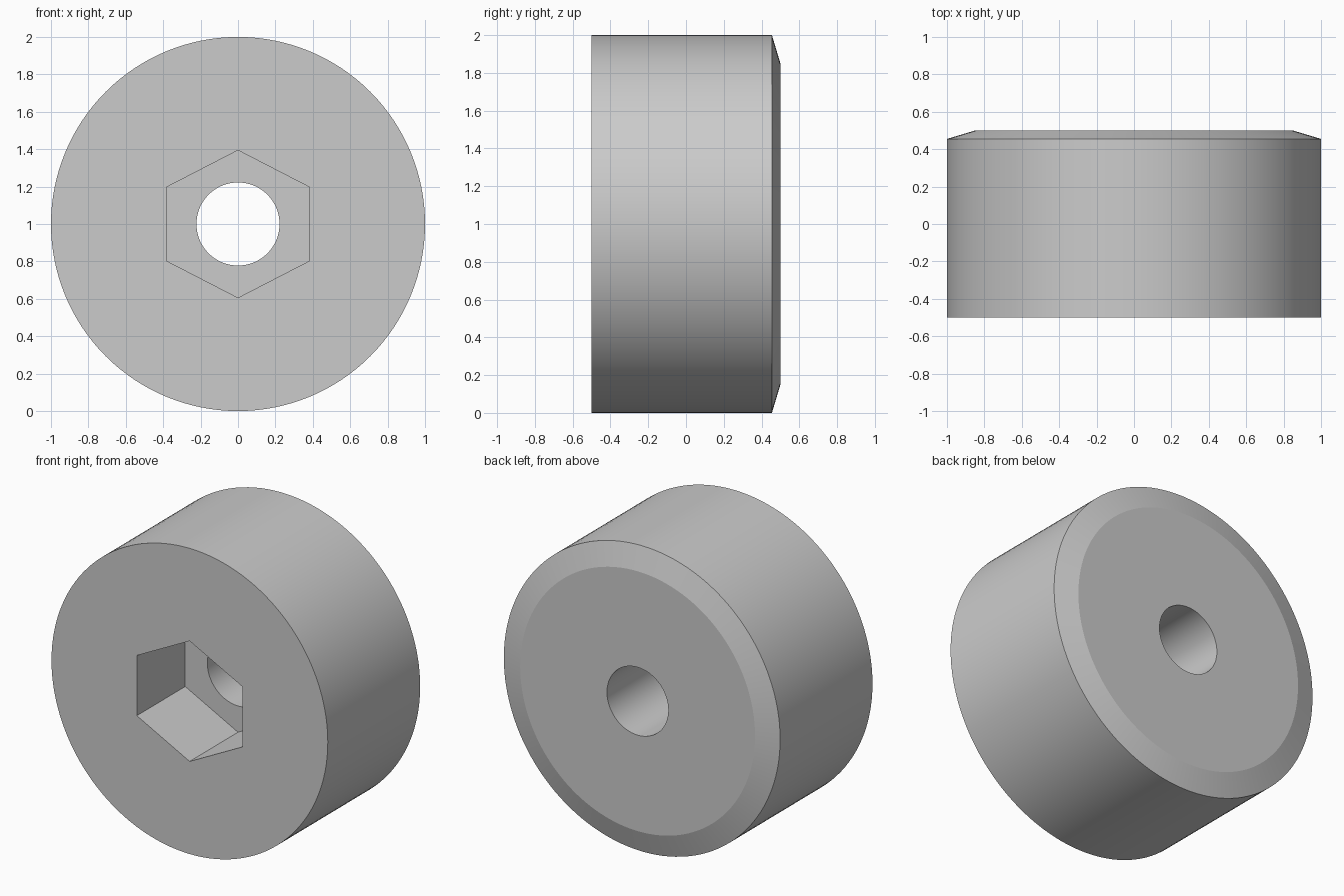
import bpy, bmesh, math
from mathutils import Matrix, Vector

if "Cube" in bpy.data.objects:
    bpy.data.objects.remove(bpy.data.objects["Cube"])

SIDES = 128
CENTRE = Vector((0, 0, 1))


def make_object(name, bm):
    bmesh.ops.recalc_face_normals(bm, faces=bm.faces)
    mesh = bpy.data.meshes.new(name)
    bm.to_mesh(mesh)
    bm.free()
    obj = bpy.data.objects.new(name, mesh)
    obj.location = CENTRE
    bpy.context.collection.objects.link(obj)
    return obj


# Wheel body: closed (radius, y) section lathed around the y axis
section = [(0.222, -0.5), (1.0, -0.5), (1.0, 0.455), (0.85, 0.5), (0.222, 0.5)]
bm = bmesh.new()
rings = []
for i in range(SIDES):
    turn = Matrix.Rotation(math.tau * i / SIDES, 3, 'Y')
    rings.append([bm.verts.new(turn @ Vector((r, y, 0))) for r, y in section])
for i in range(SIDES):
    a, b = rings[i], rings[(i + 1) % SIDES]
    for j in range(len(section)):
        k = (j + 1) % len(section)
        bm.faces.new((a[j], a[k], b[k], b[j]))
wheel = make_object("wheel", bm)

# Slightly wide hexagonal pocket, cut halfway through from the front
bm = bmesh.new()
hexagon = [(0, 0.394), (0.382, 0.197), (0.382, -0.197),
           (0, -0.394), (-0.382, -0.197), (-0.382, 0.197)]
face = bm.faces.new([bm.verts.new((x, -0.7, z)) for x, z in hexagon])
extruded = bmesh.ops.extrude_face_region(bm, geom=[face], use_keep_orig=True)
bmesh.ops.translate(bm, vec=(0, 0.7, 0),
                    verts=[g for g in extruded["geom"] if isinstance(g, bmesh.types.BMVert)])
cutter = make_object("hex_pocket_cutter", bm)
cutter.hide_render = True

cut = wheel.modifiers.new("hex_pocket", 'BOOLEAN')
cut.operation = 'DIFFERENCE'
cut.solver = 'EXACT'
cut.object = cutter

bpy.context.view_layer.objects.active = wheel
wheel.select_set(True)
cutter.select_set(False)
bpy.ops.object.modifier_apply(modifier=cut.name)
bpy.data.objects.remove(cutter)
bpy.ops.object.shade_smooth_by_angle(angle=math.radians(15))
